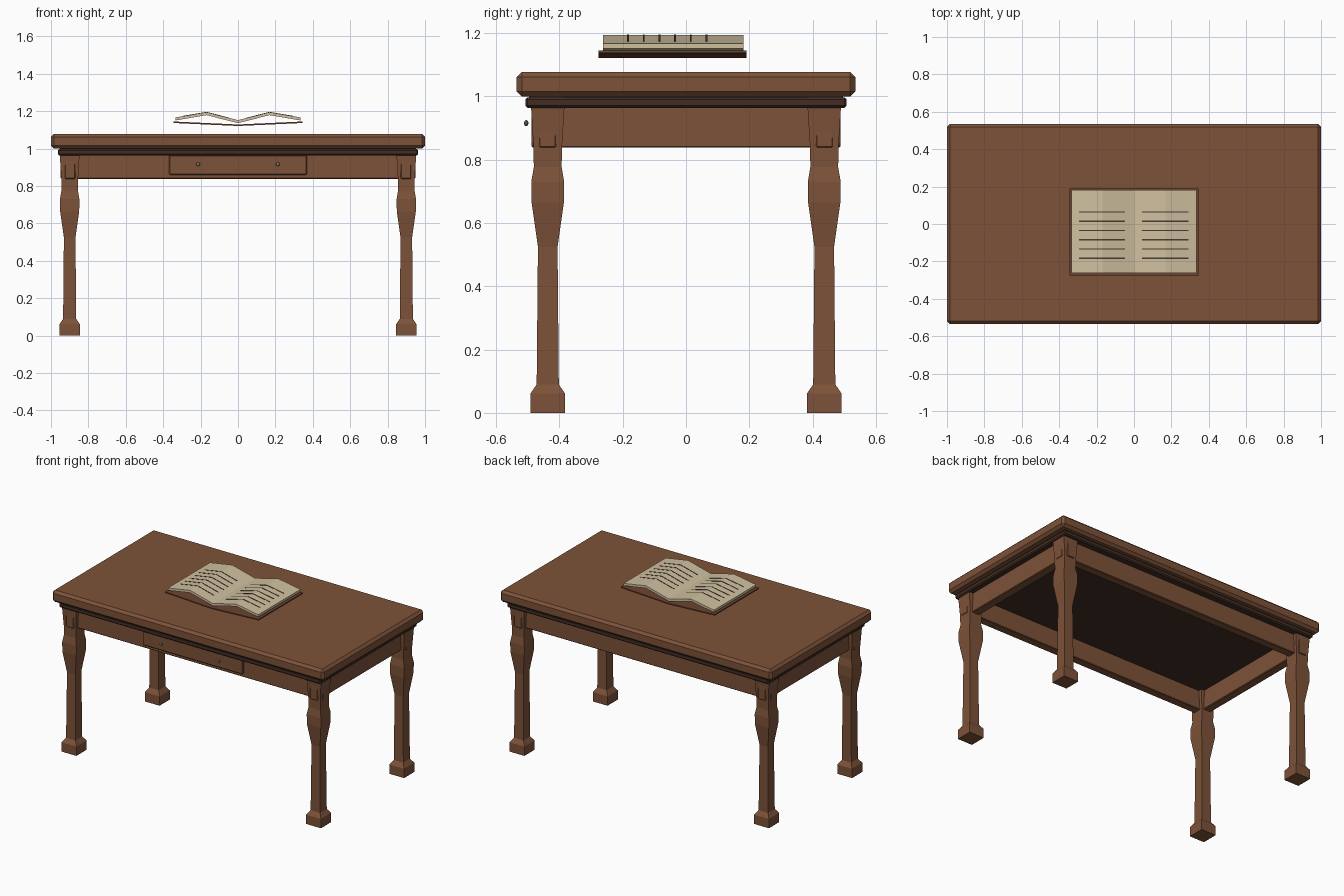
import bpy, bmesh
from mathutils import Matrix

if "Cube" in bpy.data.objects:
    bpy.data.objects.remove(bpy.data.objects["Cube"])


def material(name, rgb):
    m = bpy.data.materials.new(name)
    m.diffuse_color = (*rgb, 1)
    m.use_nodes = True
    m.node_tree.nodes["Principled BSDF"].inputs["Base Color"].default_value = m.diffuse_color
    return m


wood = material("brown wood", (0.205, 0.085, 0.040))
dark = material("dark wood", (0.056, 0.026, 0.017))
leather = material("book leather", (0.150, 0.058, 0.030))
paper = material("paper", (0.630, 0.530, 0.345))
ink = material("ink", (0.060, 0.045, 0.040))
metal = material("aged metal", (0.230, 0.200, 0.120))


def finish(name, bm, mat):
    bmesh.ops.recalc_face_normals(bm, faces=bm.faces[:])
    me = bpy.data.meshes.new(name)
    bm.to_mesh(me)
    bm.free()
    me.materials.append(mat)
    ob = bpy.data.objects.new(name, me)
    bpy.context.collection.objects.link(ob)
    return ob


def box(name, lo, hi, mat, bevel=0.0):
    bm = bmesh.new()
    bmesh.ops.create_cube(bm, size=1)
    for v in bm.verts:
        v.co = [lo[i] if v.co[i] < 0 else hi[i] for i in range(3)]
    if bevel:
        bmesh.ops.bevel(bm, geom=bm.edges[:], offset=bevel, segments=1, affect='EDGES')
    return finish(name, bm, mat)


def leg(name, cx, cy):
    # square section lofted along (half width, height)
    profile = [(0.054, 0), (0.054, 0.062), (0.035, 0.09), (0.031, 0.525),
               (0.051, 0.665), (0.052, 0.73), (0.044, 0.777),
               (0.045, 0.84), (0.053, 0.97), (0.053, 0.998)]
    bm = bmesh.new()
    rings = [[bm.verts.new((cx + sx * w, cy + sy * w, z))
              for sx, sy in ((-1, -1), (1, -1), (1, 1), (-1, 1))] for w, z in profile]
    for a, b in zip(rings, rings[1:]):
        for i in range(4):
            j = (i + 1) % 4
            bm.faces.new((a[i], a[j], b[j], b[i]))
    bm.faces.new(rings[0])
    bm.faces.new(rings[-1])
    finish(name, bm, wood)


def folded_sheet(name, path, thick, y0, y1, mat):
    # strip following an x-z path (upper surface) with thickness below
    bm = bmesh.new()
    outline = path + [(x, z - thick) for x, z in reversed(path)]
    n = len(path)
    a = [bm.verts.new((x, y0, z)) for x, z in outline]
    b = [bm.verts.new((x, y1, z)) for x, z in outline]
    m = len(outline)
    for i in range(m):
        j = (i + 1) % m
        bm.faces.new((a[i], a[j], b[j], b[i]))
    for i in range(n - 1):
        for r in (a, b):
            bm.faces.new((r[i], r[i + 1], r[m - 2 - i], r[m - 1 - i]))
    finish(name, bm, mat)


# table top and dark moulding below it
box("table_top", (-1, -0.535, 1.0), (1, 0.535, 1.078), wood, 0.016)
box("moulding", (-0.963, -0.508, 0.964), (0.963, 0.508, 0.997), dark, 0.007)
box("moulding_fillet", (-0.952, -0.497, 0.985), (0.952, 0.497, 1.002), dark)

# legs and aprons
for sx, side in ((-1, "left"), (1, "right")):
    for sy, end in ((-1, "front"), (1, "back")):
        leg(f"{end}_{side}_leg", sx * 0.9, sy * 0.437)
    x0, x1 = sorted((sx * 0.87, sx * 0.926))
    box(f"{side}_apron", (x0, -0.488, 0.838), (x1, 0.488, 0.975), wood, 0.004)
for sy, end in ((-1, "front"), (1, "back")):
    y0, y1 = sorted((sy * 0.41, sy * 0.465))
    box(f"{end}_apron", (-0.948, y0, 0.838), (0.948, y1, 0.975), wood, 0.004)

# drawer and knobs
box("drawer_front", (-0.368, -0.478, 0.86), (0.368, -0.45, 0.966), wood, 0.005)
for x, side in ((-0.213, "left"), (0.213, "right")):
    bm = bmesh.new()
    bmesh.ops.create_uvsphere(bm, u_segments=8, v_segments=6, radius=1,
                              matrix=Matrix.Translation((x, -0.505, 0.916))
                              @ Matrix.Diagonal((0.01, 0.007, 0.01, 1)))
    finish(f"{side}_drawer_knob", bm, metal)

# open book: cover, pages and ruled lines
folded_sheet("book_cover", [(-0.345, 1.145), (0, 1.129), (0.345, 1.145)],
             0.008, -0.276, 0.191, leather)
page_path = [(-0.333, 1.167), (-0.168, 1.195), (0, 1.152), (0.168, 1.195), (0.333, 1.167)]
folded_sheet("book_pages", page_path, 0.016, -0.262, 0.181, paper)


def page_z(x):
    for (xa, za), (xb, zb) in zip(page_path, page_path[1:]):
        if xa <= x <= xb:
            return za + (zb - za) * (x - xa) / (xb - xa)


for i in range(6):
    y = -0.183 + 0.0495 * i
    for xs, side in (((-0.295, -0.168, -0.048), "left"), ((0.043, 0.168, 0.292), "right")):
        folded_sheet(f"{side}_page_line_{i + 1}", [(x, page_z(x) + 0.0015) for x in xs],
                     0.003, y - 0.003, y + 0.003, ink)
